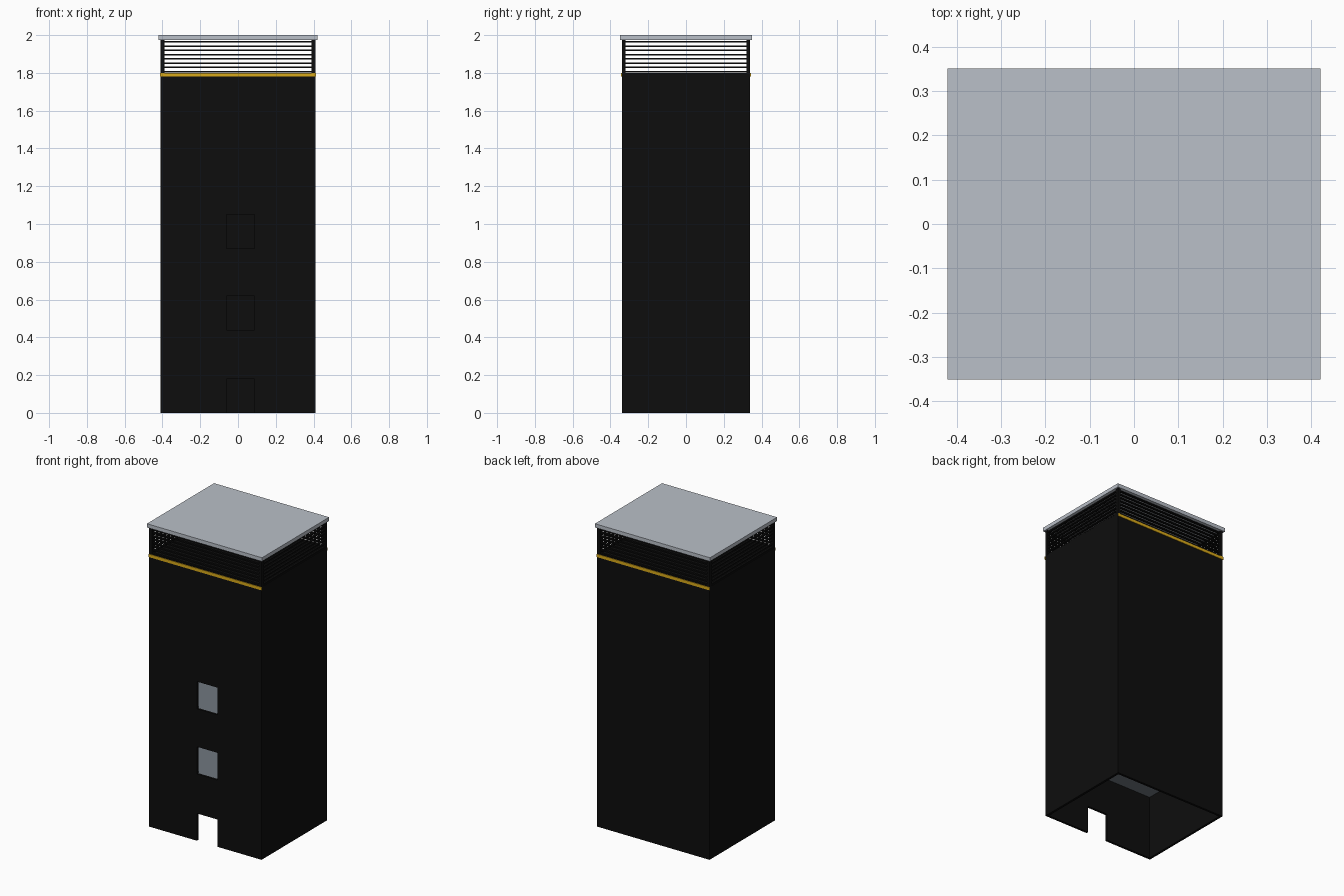
import bpy, bmesh
from mathutils import Matrix, Vector

if "Cube" in bpy.data.objects:
    bpy.data.objects.remove(bpy.data.objects["Cube"])


def material(name, rgb):
    m = bpy.data.materials.new(name)
    m.diffuse_color = (*rgb, 1)
    m.use_nodes = True
    m.node_tree.nodes["Principled BSDF"].inputs["Base Color"].default_value = m.diffuse_color
    return m


BLACK = material("black_cladding", (0.004, 0.004, 0.004))
GREY = material("roof_grey", (0.49, 0.525, 0.58))
SLAB = material("floor_grey", (0.16, 0.185, 0.215))
GOLD = material("gold_trim", (0.70, 0.40, 0.01))


def boxes(name, mat, spans):
    """One object from boxes given as (x0, x1, y0, y1, z0, z1)."""
    bm = bmesh.new()
    for x0, x1, y0, y1, z0, z1 in spans:
        size = Vector((x1 - x0, y1 - y0, z1 - z0))
        mid = Vector((x0 + x1, y0 + y1, z0 + z1)) / 2
        bmesh.ops.create_cube(bm, size=1, matrix=Matrix.Translation(mid) @ Matrix.Diagonal((*size, 1)))
    mesh = bpy.data.meshes.new(name)
    bm.to_mesh(mesh)
    bm.free()
    mesh.materials.append(mat)
    ob = bpy.data.objects.new(name, mesh)
    bpy.context.collection.objects.link(ob)
    return ob


X, Y, T = 0.41, 0.34, 0.015       # half width, half depth, wall thickness
TOP, EAVE = 1.80, 1.975           # wall top, underside of roof
L, R = -0.062, 0.087              # sides of the front openings

# Plain walls
boxes("back_wall", BLACK, [(-X, X, Y - T, Y, 0, TOP)])
boxes("left_wall", BLACK, [(-X, -X + T, -Y + T, Y - T, 0, TOP)])
boxes("right_wall", BLACK, [(X - T, X, -Y + T, Y - T, 0, TOP)])

# Front wall: two side panels, with infill above the doorway and windows
front = [(-X, L, -Y, -Y + T, 0, TOP), (R, X, -Y, -Y + T, 0, TOP)]
front += [(L, R, -Y, -Y + T, a, b) for a, b in ((0.18, 0.44), (0.62, 0.87), (1.05, TOP))]
boxes("front_wall", BLACK, front)

# Upper floors level with the window sills
for i, z in enumerate((0.44, 0.87)):
    boxes(f"floor_{i + 1}", SLAB, [(-X + T, X - T, -Y + T, Y - T, z - 0.02, z - 0.001)])

# Deck under the louvred storey
boxes("top_deck", BLACK, [(-X + T, X - T, -Y + T, Y - T, TOP - 0.02, TOP)])

# Corner posts
P = 0.02
boxes("corner_posts", BLACK, [(min(sx * X, sx * (X - P)), max(sx * X, sx * (X - P)),
                               min(sy * Y, sy * (Y - P)), max(sy * Y, sy * (Y - P)), TOP, EAVE)
                              for sx in (-1, 1) for sy in (-1, 1)])

# Louvre slats on all four sides
slats = []
for i in range(8):
    z = TOP + 0.003 + i * 0.0225
    z1 = min(z + 0.008, EAVE)
    for s in (-1, 1):
        y0, y1 = sorted((s * (Y - 0.003), s * (Y - 0.017)))
        x0, x1 = sorted((s * (X - 0.003), s * (X - 0.017)))
        slats.append((-X + P, X - P, y0, y1, z, z1))
        slats.append((x0, x1, -Y + P, Y - P, z, z1))
boxes("louvre_slats", BLACK, slats)

# Gold bands on front and back
boxes("gold_bands", GOLD, [(-X - 0.002, X + 0.002, -Y - 0.004, -Y, 1.78, 1.80),
                           (-X - 0.002, X + 0.002, Y, Y + 0.004, 1.78, 1.80)])

# Flat overhanging roof
boxes("roof", GREY, [(-0.42, 0.42, -0.35, 0.35, EAVE, 2.0)])
